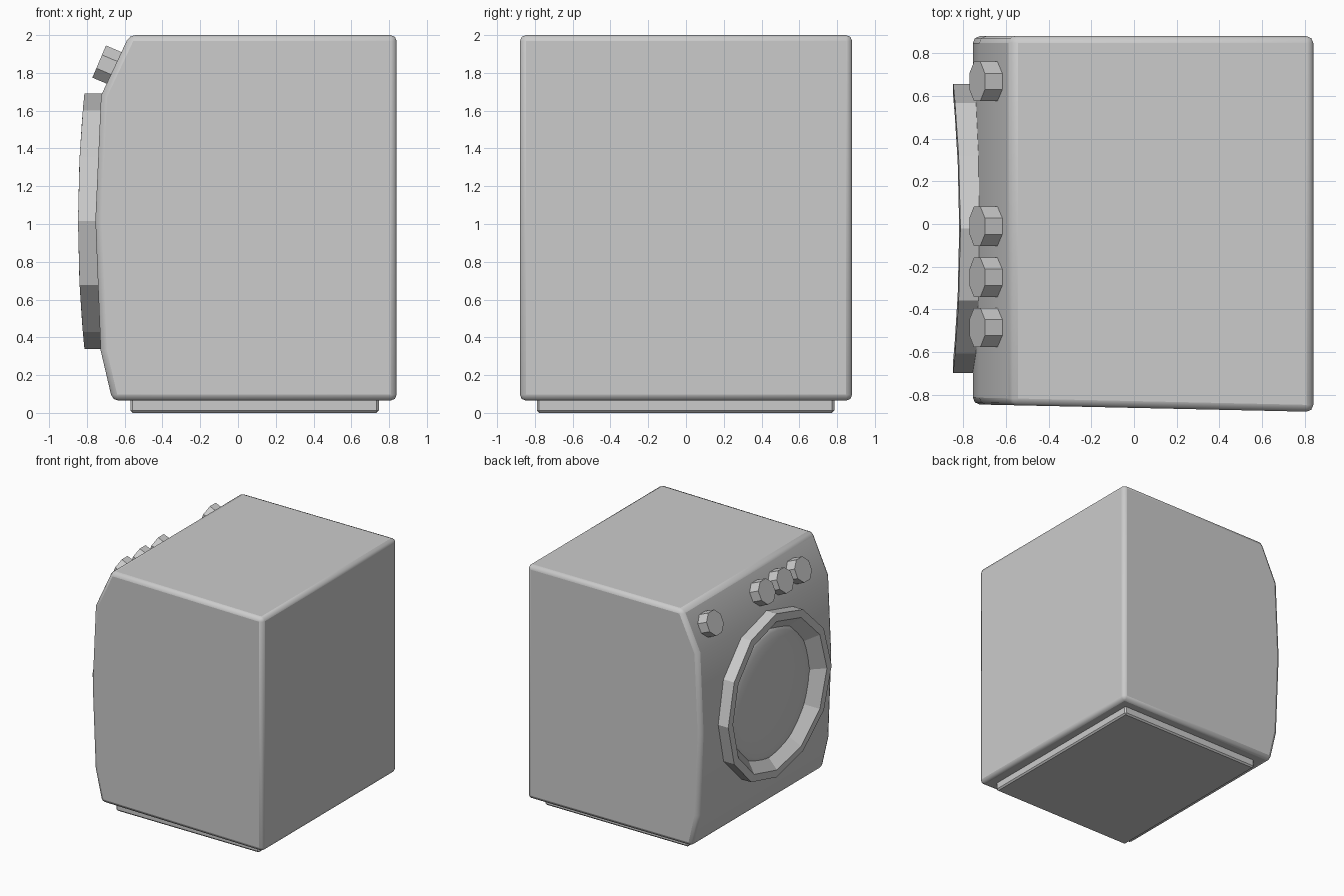
import bpy, bmesh, math
from mathutils import Matrix, Vector

if "Cube" in bpy.data.objects:
    bpy.data.objects.remove(bpy.data.objects["Cube"])


def make(name, bm):
    bmesh.ops.recalc_face_normals(bm, faces=bm.faces)
    me = bpy.data.meshes.new(name)
    bm.to_mesh(me)
    bm.free()
    ob = bpy.data.objects.new(name, me)
    bpy.context.collection.objects.link(ob)
    return ob


def smooth(ob, angle):
    bpy.ops.object.select_all(action='DESELECT')
    ob.select_set(True)
    bpy.context.view_layer.objects.active = ob
    bpy.ops.object.shade_smooth_by_angle(angle=math.radians(angle))


def bevel(ob, width, segments):
    m = ob.modifiers.new("bevel", 'BEVEL')
    m.width, m.segments = width, segments
    m.limit_method, m.angle_limit = 'ANGLE', math.radians(35)


# Cabinet: side profile (x, z) extruded across y, slightly narrower at the front
profile = [(-.665, .065), (-.727, .33), (-.755, 1.02), (-.725, 1.68),
           (-.575, 2), (.84, 2), (.84, .065)]
bm = bmesh.new()
near = [bm.verts.new((x, -.88 + .035 * (.84 - x) / 1.595, z)) for x, z in profile]
far = [bm.verts.new((x, .88, z)) for x, z in profile]
bm.faces.new(near)
bm.faces.new(far[::-1])
n = len(profile)
for i in range(n):
    j = (i + 1) % n
    bm.faces.new((near[i], far[i], far[j], near[j]))
cabinet = make("cabinet", bm)
bevel(cabinet, .032, 2)
smooth(cabinet, 40)

# Plinth under the cabinet
bm = bmesh.new()
bmesh.ops.create_cube(bm, size=1, matrix=Matrix.Translation((.088, -.002, .05))
                      @ Matrix.Diagonal((1.315, 1.575, .1, 1)))
plinth = make("plinth", bm)
bevel(plinth, .012, 1)

# Door ring: 12-sided, bent to follow the bowed front
CY, CZ, SIDES = -.02, 1.015, 12
section = [(.677, .1), (.677, 0), (.615, 0), (.51, .105)]   # radius, depth
bm = bmesh.new()
rings = []
for i in range(SIDES):
    a = math.tau * i / SIDES
    loop = []
    for r, depth in section:
        dy, dz = r * math.cos(a), r * math.sin(a)
        x = -.847 + .034 * (dz / .677) ** 2 + depth
        loop.append(bm.verts.new((x, CY + dy, CZ + dz)))
    rings.append(loop)
for i in range(SIDES):
    a, b = rings[i], rings[(i + 1) % SIDES]
    for k in range(4):
        m = (k + 1) % 4
        bm.faces.new((a[k], a[m], b[m], b[k]))
make("door_ring", bm)

# Shallow domed door glass
bm = bmesh.new()
bmesh.ops.create_uvsphere(bm, u_segments=32, v_segments=16, radius=1,
                          matrix=Matrix.Translation((-.735, CY, CZ))
                          @ Matrix.Diagonal((.065, .54, .54, 1))
                          @ Matrix.Rotation(math.pi / 2, 4, 'Y'))
smooth(make("door_glass", bm), 60)

# Octagonal knobs, perpendicular to the sloped control panel
axis = Vector((-.92, 0, .39)).normalized()
turn = axis.to_track_quat('Z', 'Y').to_matrix().to_4x4()
for i, y in enumerate((.668, -.01, -.25, -.485)):
    bm = bmesh.new()
    centre = Vector((-.735, y, 1.86)) - axis * .06
    bmesh.ops.create_cone(bm, cap_ends=True, segments=8, radius1=.1, radius2=.1, depth=.12,
                          matrix=Matrix.Translation(centre) @ turn
                          @ Matrix.Rotation(math.pi / 8, 4, 'Z'))
    make("knob_%d" % (i + 1), bm)
